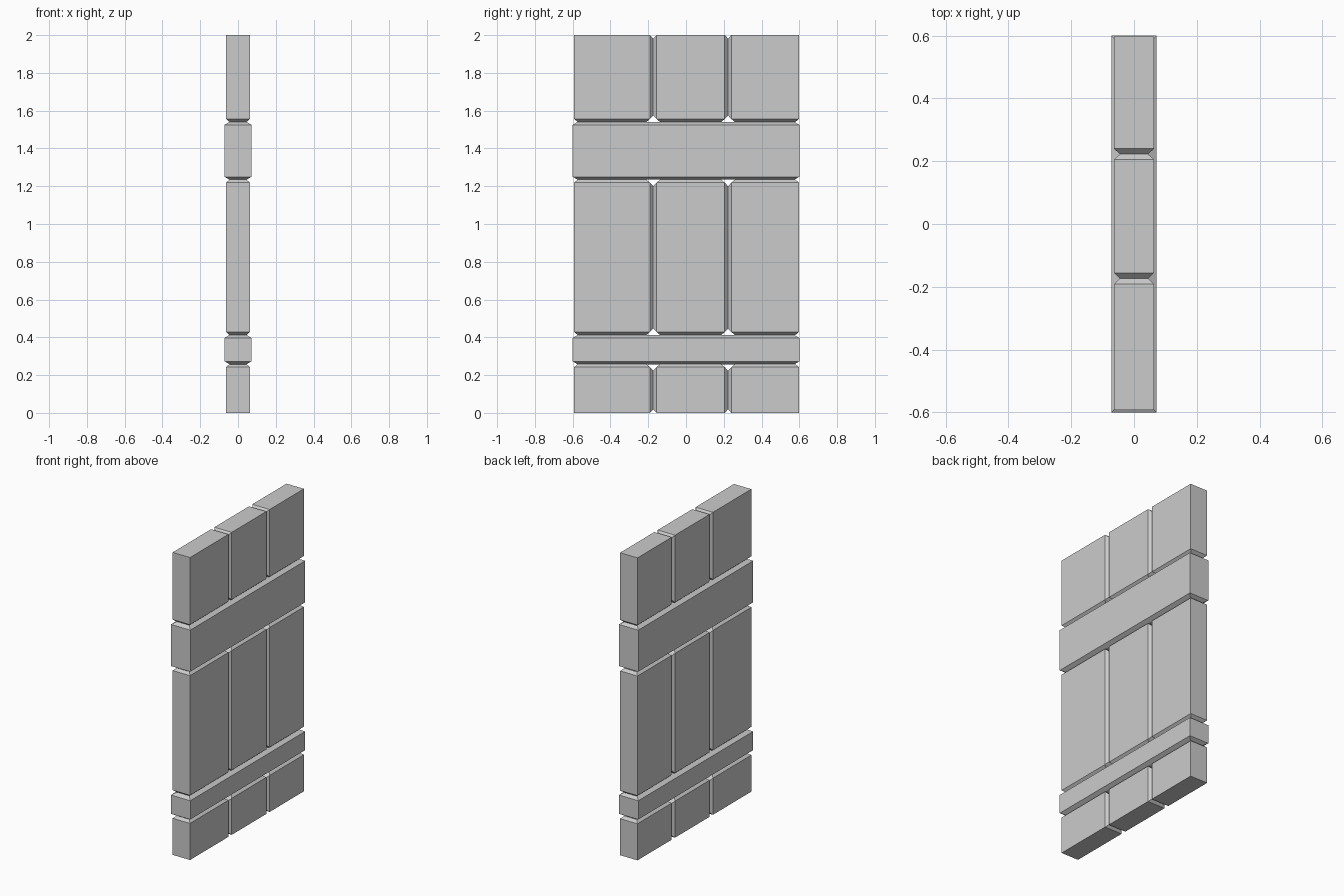
import bpy, bmesh
from mathutils import Vector

if "Cube" in bpy.data.objects:
    bpy.data.objects.remove(bpy.data.objects["Cube"])

PLANK_X, BAND_X, CORE_X = 0.0635, 0.071, 0.045
Y_CAP, Z_CAP = 0.0175, 0.0155   # half the groove widths


def block(name, half_x, y, z, caps):
    """Box whose listed sides end in a tapered cap reaching the groove bottom."""
    bm = bmesh.new()
    bmesh.ops.create_cube(bm, size=1)
    for v in bm.verts:
        v.co = Vector((v.co.x * 2 * half_x,
                       y[0] + (v.co.y + 0.5) * (y[1] - y[0]),
                       z[0] + (v.co.z + 0.5) * (z[1] - z[0])))
    bm.normal_update()
    sides = {"-y": (0, -1, 0), "+y": (0, 1, 0), "-z": (0, 0, -1), "+z": (0, 0, 1)}
    for cap in caps:
        face = max(bm.faces, key=lambda f: f.normal.dot(Vector(sides[cap])) * f.calc_area()
                   if f.normal.dot(Vector(sides[cap])) > 0.99 else -1)
        bmesh.ops.inset_individual(bm, faces=[face], thickness=half_x - CORE_X,
                                   depth=Y_CAP if "y" in cap else Z_CAP,
                                   use_even_offset=True)
        bm.normal_update()
    mesh = bpy.data.meshes.new(name)
    bm.to_mesh(mesh)
    bm.free()
    bpy.context.collection.objects.link(bpy.data.objects.new(name, mesh))


# Three columns of planks, in three rows split by the cross bands
columns = [("left", (-0.592, -0.191), ["+y"]),
           ("middle", (-0.156, 0.205), ["-y", "+y"]),
           ("right", (0.24, 0.598), ["-y"])]
rows = [("lower", (0.0, 0.242), ["+z"]),
        ("centre", (0.428, 1.219), ["-z", "+z"]),
        ("upper", (1.556, 2.0), ["-z"])]
for row, z, z_caps in rows:
    for col, y, y_caps in columns:
        block(f"{row}_{col}_plank", PLANK_X, y, z, y_caps + z_caps)

# Cross bands
block("lower_cross_band", BAND_X, (-0.6, 0.6), (0.273, 0.397), ["-z", "+z"])
block("upper_cross_band", BAND_X, (-0.6, 0.6), (1.25, 1.525), ["-z", "+z"])
